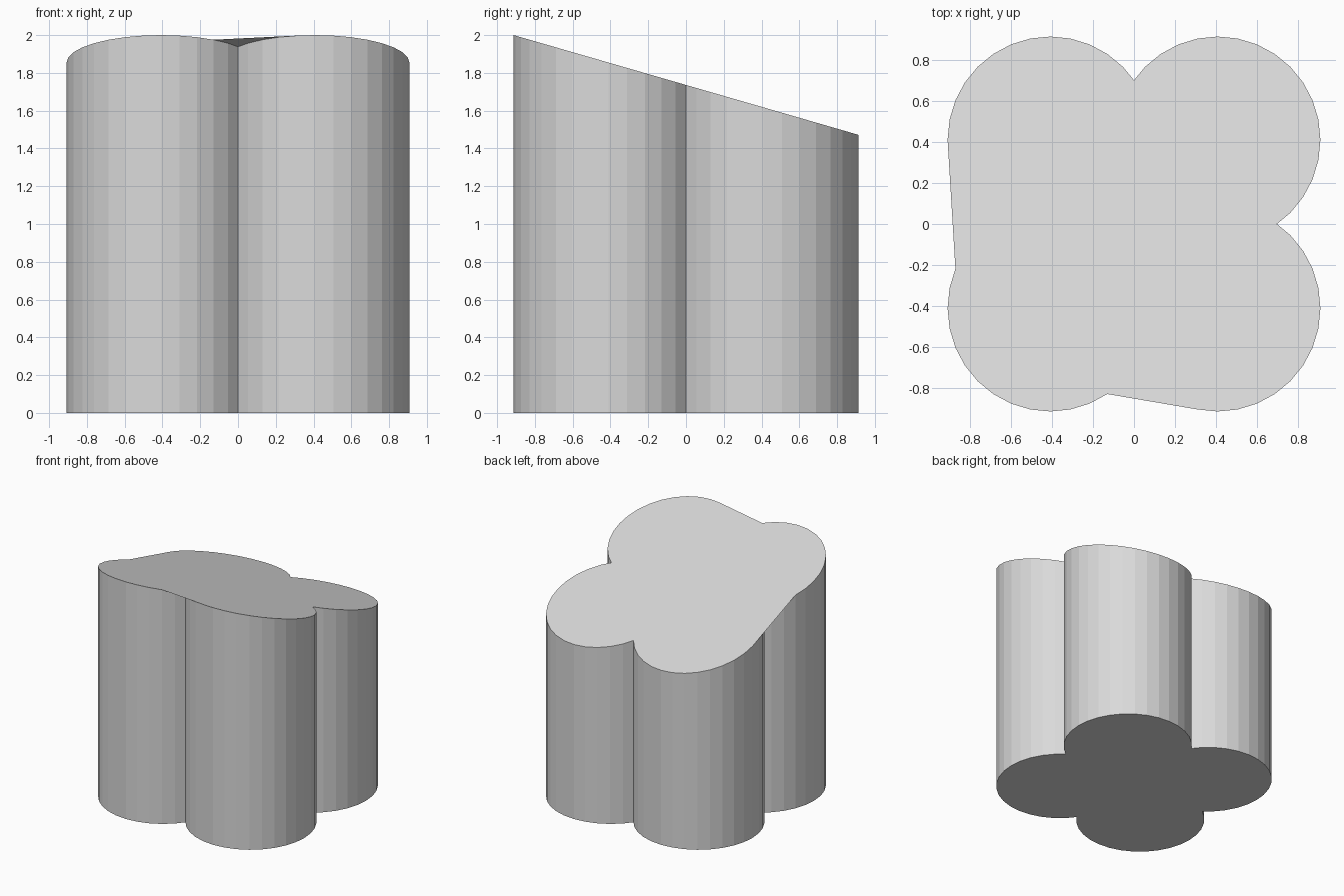
import bpy
import bmesh
from math import sin, cos, radians

cube = bpy.data.objects.get("Cube")
if cube:
    bpy.data.objects.remove(cube)

CENTRE, RADIUS, NOTCH, X_SCALE = 0.41, 0.503, 0.70, 0.9945
STEP = 11.25
FRONT_Z, BACK_Z, HALF_DEPTH = 2.0, 1.472, 0.913


def top_z(y):
    """Height of the slanted top, falling from front to back."""
    return FRONT_Z + (BACK_Z - FRONT_Z) * (y + HALF_DEPTH) / (2 * HALF_DEPTH)


def bridged(lobe, angle):
    """True where the top cap spans straight across a notch."""
    return ((lobe == 1 and angle > 181) or
            (lobe == 2 and not 157 < angle < 304) or
            (lobe == 3 and angle < 258))


# Four-lobed outline, each lobe a half circle followed by a notch
outline = []
for lobe in range(4):
    middle = 45 + 90 * lobe
    cx = CENTRE if lobe in (0, 3) else -CENTRE
    cy = CENTRE if lobe < 2 else -CENTRE
    for i in range(17):
        angle = middle - 90 + i * STEP
        a = radians(angle)
        outline.append(((cx + RADIUS * cos(a)) * X_SCALE,
                        cy + RADIUS * sin(a), bridged(lobe, angle)))
    a = radians(middle + 45)
    outline.append((NOTCH * cos(a) * X_SCALE, NOTCH * sin(a), lobe in (1, 2)))

# Walls, flat base and slanted cap
bm = bmesh.new()
base = [bm.verts.new((x, y, 0)) for x, y, skip in outline]
rim = [bm.verts.new((x, y, top_z(y))) for x, y, skip in outline]
count = len(outline)
for i in range(count):
    j = (i + 1) % count
    bm.faces.new((base[i], base[j], rim[j], rim[i]))
bm.faces.new(base[::-1])
bm.faces.new([v for v, point in zip(rim, outline) if not point[2]])

mesh = bpy.data.meshes.new("lobed_column")
bm.to_mesh(mesh)
bm.free()

# Plain grey material
grey = bpy.data.materials.new("light grey")
grey.use_nodes = True
colour = (0.7, 0.7, 0.7, 1)
grey.diffuse_color = colour
grey.node_tree.nodes["Principled BSDF"].inputs["Base Color"].default_value = colour
mesh.materials.append(grey)

column = bpy.data.objects.new("lobed_column", mesh)
bpy.context.collection.objects.link(column)
